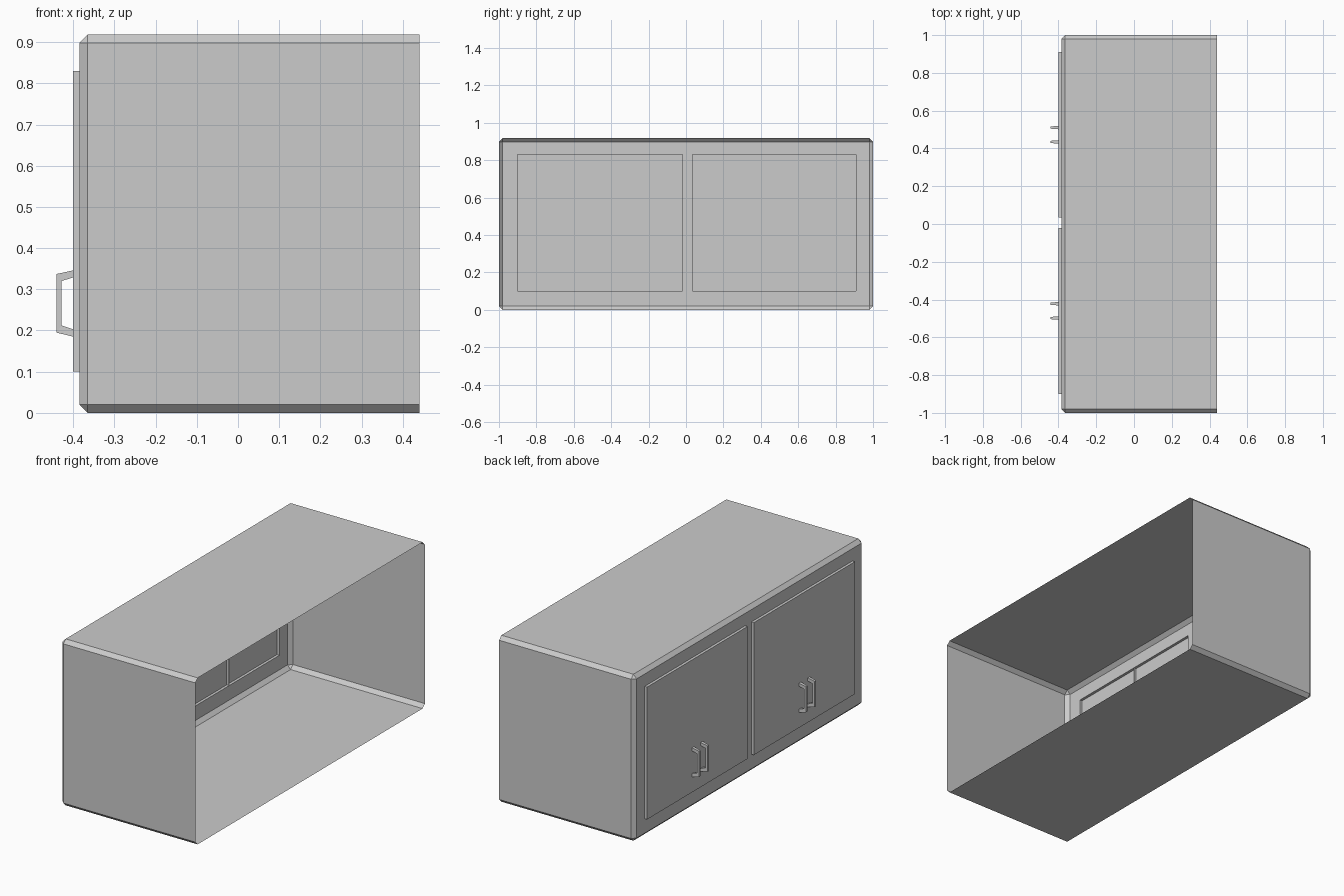
import bpy
import bmesh

cube = bpy.data.objects.get("Cube")
if cube:
    bpy.data.objects.remove(cube, do_unlink=True)

grey = bpy.data.materials.new("plain_grey")
grey.use_nodes = True
grey.diffuse_color = (0.6, 0.6, 0.6, 1)
grey.node_tree.nodes["Principled BSDF"].inputs["Base Color"].default_value = (0.6, 0.6, 0.6, 1)

FRONT, OPEN_END, HEIGHT = -0.385, 0.44, 0.918
DOOR_FACE = -0.40
DOOR_BOTTOM, DOOR_TOP = 0.10, 0.83
PAIRS = [(0.035, 0.91), (-0.90, -0.02)]


def finish(bm, name):
    mesh = bpy.data.meshes.new(name)
    bm.to_mesh(mesh)
    bm.free()
    mesh.materials.append(grey)
    obj = bpy.data.objects.new(name, mesh)
    bpy.context.collection.objects.link(obj)
    return obj


def make_cabinet():
    # Thin box, open on one long side, with chamfered edges
    bm = bmesh.new()
    bmesh.ops.create_cube(bm, size=1)
    for v in bm.verts:
        v.co.x = OPEN_END if v.co.x > 0 else FRONT
        v.co.y *= 2
        v.co.z = HEIGHT if v.co.z > 0 else 0
    rim = [f for f in bm.faces if f.normal.x > 0.9]
    bmesh.ops.delete(bm, geom=rim, context='FACES_ONLY')
    bmesh.ops.bevel(bm, geom=[e for e in bm.edges if not e.is_boundary],
                    offset=0.02, segments=1, affect='EDGES', profile=0.5)
    bm.normal_update()

    # Cut the front panel along the door outlines
    def front_faces():
        return [f for f in bm.faces if f.normal.x < -0.99]

    cuts = [((0, 0, z), (0, 0, 1)) for z in (DOOR_BOTTOM, DOOR_TOP)]
    for low, high in PAIRS:
        cuts += [((0, y, 0), (0, 1, 0)) for y in (low, (low + high) / 2, high)]
    for point, normal in cuts:
        faces = front_faces()
        edges = {e for f in faces for e in f.edges}
        verts = {v for f in faces for v in f.verts}
        bmesh.ops.bisect_plane(bm, geom=faces + list(edges) + list(verts),
                               plane_co=point, plane_no=normal)
        bm.normal_update()

    # Push each door out on its own
    doors = []
    for f in front_faces():
        c = f.calc_center_median()
        if DOOR_BOTTOM < c.z < DOOR_TOP and any(a < c.y < b for a, b in PAIRS):
            doors.append(f)
    pushed = bmesh.ops.extrude_discrete_faces(bm, faces=doors)["faces"]
    for f in pushed:
        for v in f.verts:
            v.co.x = DOOR_FACE
    bm.normal_update()
    finish(bm, "cabinet_with_doors")


def make_handle(name, y):
    # Angular bracket, slimmer towards its grip
    outer = [(-0.40, 0.346), (-0.441, 0.337), (-0.441, 0.195), (-0.40, 0.185)]
    inner = [(-0.40, 0.329), (-0.428, 0.32), (-0.428, 0.212), (-0.40, 0.203)]
    bm = bmesh.new()

    def row(points, side):
        return [bm.verts.new((x, y + side * (0.009 if x > -0.41 else 0.006), z))
                for x, z in points]

    loops = [row(outer, -1), row(outer, 1), row(inner, 1), row(inner, -1)]
    for i in range(3):
        for k in range(4):
            a, b = loops[k], loops[(k + 1) % 4]
            bm.faces.new((a[i], a[i + 1], b[i + 1], b[i]))
    for i in (0, 3):
        bm.faces.new([loop[i] for loop in loops])
    bmesh.ops.recalc_face_normals(bm, faces=bm.faces[:])
    finish(bm, name)


make_cabinet()
for label, (low, high) in zip(("left", "right"), PAIRS):
    for number, side in enumerate((-1, 1), 1):
        make_handle(f"{label}_door_handle_{number}", (low + high) / 2 + side * 0.038)
